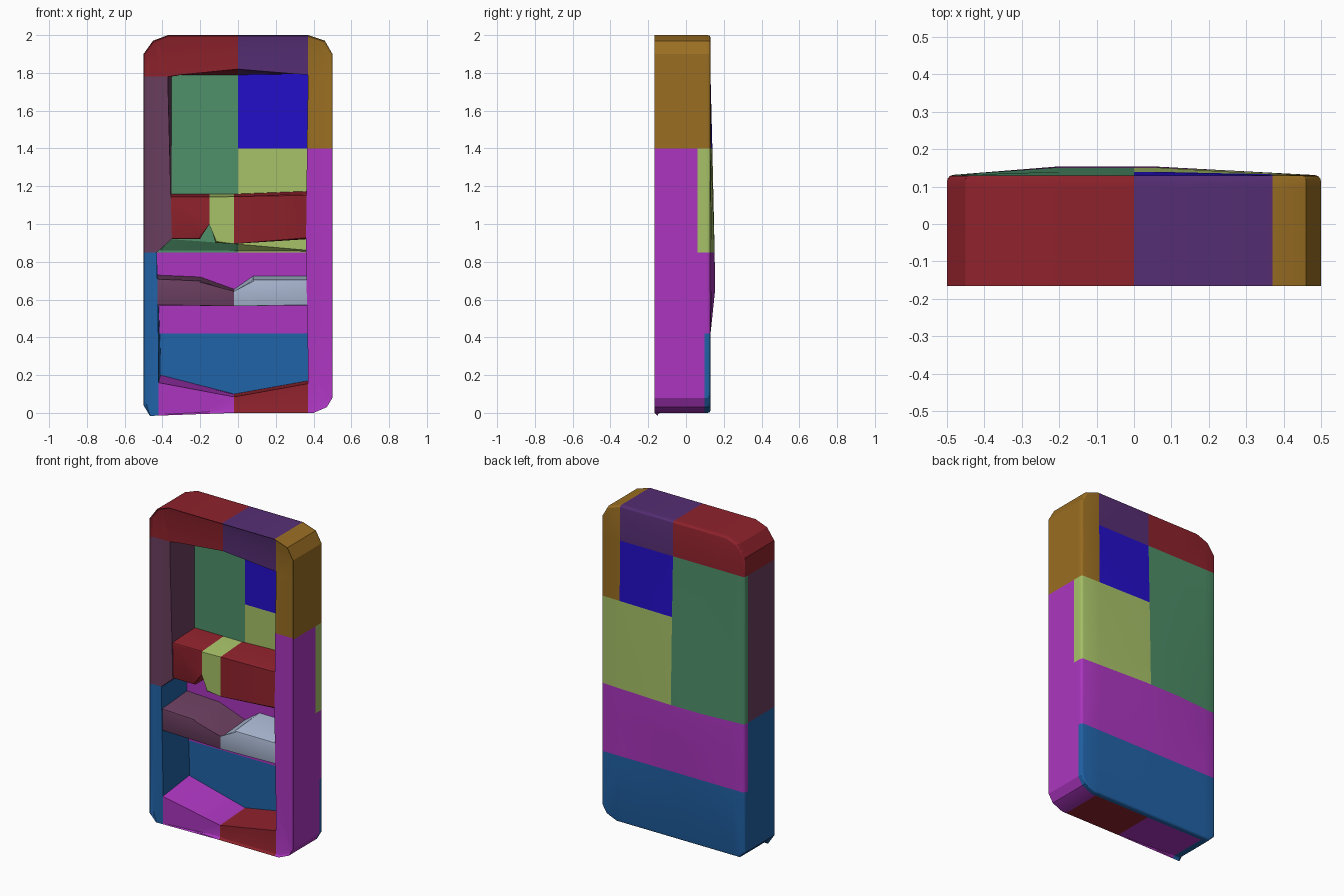
import bpy
import bmesh
from mathutils import Vector

if "Cube" in bpy.data.objects:
    bpy.data.objects.remove(bpy.data.objects["Cube"], do_unlink=True)

# Colours as display values, converted to linear when the materials are made
PALETTE = {
    "red": (143, 34, 44), "violet": (86, 46, 116), "ochre": (154, 110, 34),
    "plum": (106, 62, 95), "green": (78, 144, 105), "bright blue": (36, 15, 202),
    "lime": (167, 194, 104), "magenta": (172, 54, 192), "steel blue": (33, 99, 168),
    "pale grey": (170, 184, 210),
}
NAMES = list(PALETTE)


def linear(value):
    value /= 255
    return value / 12.92 if value < 0.04 else ((value + 0.055) / 1.055) ** 2.4


def make_material(name):
    mat = bpy.data.materials.new(name)
    mat.use_nodes = True
    colour = [linear(v) for v in PALETTE[name]] + [1]
    mat.diffuse_color = colour
    mat.node_tree.nodes["Principled BSDF"].inputs["Base Color"].default_value = colour
    return mat


MATERIALS = [make_material(name) for name in NAMES]


def add_loop(bm, points, y):
    return [bm.verts.new((x, y, z)) for x, z in points]


def bridge(bm, a, b):
    for i in range(len(a)):
        j = (i + 1) % len(a)
        bm.faces.new((a[i], a[j], b[j], b[i]))


def loop_edges(bm, *loops):
    return [bm.edges.get((v, l[i - 1])) for l in loops for i, v in enumerate(l)]


def bevel(bm, edges, width, segments):
    bmesh.ops.bevel(bm, geom=edges, offset=width, offset_type='OFFSET',
                    segments=segments, profile=0.5, affect='EDGES')


def cut(bm, axis, places):
    normal = Vector([float(i == "xyz".index(axis)) for i in range(3)])
    for place in places:
        geom = bm.verts[:] + bm.edges[:] + bm.faces[:]
        bmesh.ops.bisect_plane(bm, geom=geom, dist=0.0001,
                               plane_co=normal * place, plane_no=normal)


def finish(bm, name, rule):
    bmesh.ops.recalc_face_normals(bm, faces=bm.faces[:])
    for face in bm.faces:
        face.material_index = NAMES.index(rule(*face.calc_center_median()))
    mesh = bpy.data.meshes.new(name)
    bm.to_mesh(mesh)
    bm.free()
    for mat in MATERIALS:
        mesh.materials.append(mat)
    obj = bpy.data.objects.new(name, mesh)
    bpy.context.collection.objects.link(obj)
    bpy.ops.object.select_all(action='DESELECT')
    obj.select_set(True)
    bpy.context.view_layer.objects.active = obj
    bpy.ops.object.shade_smooth_by_angle(angle=0.5)


def block(name, front, back, y0, y1, cuts, rule, width=0.008):
    """Solid between a front and a back profile, softened at the front."""
    bm = bmesh.new()
    a, b = add_loop(bm, front, y0), add_loop(bm, back, y1)
    bridge(bm, a, b)
    bm.faces.new(a)
    bm.faces.new(b)
    if width:
        bevel(bm, loop_edges(bm, a), width, 2)
    bmesh.ops.triangulate(bm, faces=[f for f in bm.faces if len(f.verts) > 4])
    for axis, places in cuts.items():
        cut(bm, axis, places)
    finish(bm, name, rule)


# Colour rules
def back_colour(x, y, z):
    if z < 0.85:
        return "steel blue" if z < 0.42 else "magenta"
    if x < 0:
        return "green"
    return "bright blue" if z > 1.4 else "lime"


def case_colour(x, y, z):
    if z > 1.4 and (x > 0.37 or (x > 0.33 and z < 1.77 and y < 0.09)):
        return "ochre"
    if z > 1.78:
        return "red" if x < 0 else "violet"
    if y > (0.06 if x > 0 and z > 0.85 else 0.098):
        return back_colour(x, y, z)
    if x > 0.37 or (x > 0.3 and z > 0.18):
        return "magenta" if z < 1.77 else "violet"
    if x < -0.42 or (x < -0.3 and z > 0.2):
        return "steel blue" if z < 0.85 else "plum"
    if z > 1.5:
        return "red" if x < 0 else "violet"
    return "magenta" if x < -0.02 else "red"


# Case: outer outline, front of the opening, back of the opening
OUTER = [(-.46, 0), (-.02, 0), (.4, 0), (.47, .03), (.5, .08), (.5, .85),
         (.5, 1.4), (.5, 1.9), (.46, 1.97), (.37, 2), (0, 2), (-.37, 2),
         (-.45, 1.97), (-.5, 1.9), (-.5, .88), (-.5, .85), (-.5, .04)]
OPEN_FRONT = [(-.42, .16), (-.02, .085), (.37, .155), (.37, .2), (.37, .3),
              (.36, .85), (.365, 1.4), (.37, 1.7), (.37, 1.79), (.3, 1.795),
              (0, 1.82), (-.3, 1.79), (-.37, 1.78), (-.37, 1.7), (-.35, .92),
              (-.43, .85), (-.42, .3)]
OPEN_BACK = list(OPEN_FRONT)
for index, point in {0: (-.41, .2), 1: (-.02, .1), 2: (.37, .17), 10: (0, 1.785),
                     12: (-.35, 1.78), 13: (-.35, 1.7), 16: (-.41, .3)}.items():
    OPEN_BACK[index] = point


def ramp(value, stops):
    for (a, fa), (b, fb) in zip(stops, stops[1:]):
        if a <= value <= b:
            return fa + (fb - fa) * (value - a) / (b - a)
    return 0


bm = bmesh.new()
outer_front = add_loop(bm, OUTER, -0.15)
outer_back = add_loop(bm, OUTER, 0.13)
open_front = add_loop(bm, OPEN_FRONT, -0.15)
open_back = add_loop(bm, OPEN_BACK, 0.1)
bridge(bm, outer_front, outer_back)
bridge(bm, outer_front, open_front)
bridge(bm, open_front, open_back)
floor = bm.faces.new(open_back)
bm.faces.new(outer_back)
bmesh.ops.triangulate(bm, faces=[floor])
bevel(bm, loop_edges(bm, outer_front, outer_back), 0.016, 3)
cut(bm, "x", (-0.42, -0.2, -0.02, 0, 0.05, 0.37))
cut(bm, "y", (0.06, 0.098))
cut(bm, "z", (0.42, 0.65, 0.85, 1.4, 1.78))
# Gentle swelling of the rear surface
for v in bm.verts:
    if v.co.y > 0.125:
        across = ramp(v.co.x, ((-0.5, 0), (-0.2, 1), (0.05, 1), (0.5, 0)))
        up = ramp(v.co.z, ((0.42, 0), (0.65, 1), (0.85, 0.9), (1.4, 0.4), (1.78, 0)))
        v.co.y += 0.024 * across * up
finish(bm, "case", case_colour)

# Upper back panel, thicker than the lower back, with a sloping lower edge
block("upper_back_panel",
      [(-.36, .92), (-.02, .895), (.38, .86), (.38, 1.8), (-.36, 1.8)],
      [(-.42, .85), (-.02, .85), (.38, .85), (.38, 1.8), (-.36, 1.8)],
      0.07, 0.105, {"x": (0,), "z": (1.4,)}, back_colour, 0)

# Upper shelf with a notched underside and a central band
under = [(-.36, .92), (-.2, .92), (-.15, 1.02), (-.12, .9), (-.02, .895), (.37, .92)]
block("upper_shelf",
      under + [(.37, 1.16), (-.02, 1.145), (-.36, 1.145)],
      under + [(.37, 1.175), (-.02, 1.16), (-.36, 1.16)],
      -0.145, 0.09, {"x": (-0.15, -0.02)},
      lambda x, y, z: "lime" if -0.15 < x < -0.02 else "red")

# Middle shelf with a dip in the middle
base = [(-.43, .57), (-.02, .565), (.38, .57)]
block("middle_shelf",
      base + [(.38, .705), (.08, .705), (-.02, .635), (-.2, .7), (-.43, .71)],
      base + [(.38, .725), (.08, .725), (-.02, .655), (-.2, .72), (-.43, .73)],
      -0.145, 0.105, {"x": (-0.02,)},
      lambda x, y, z: "plum" if x < -0.02 else "pale grey")
